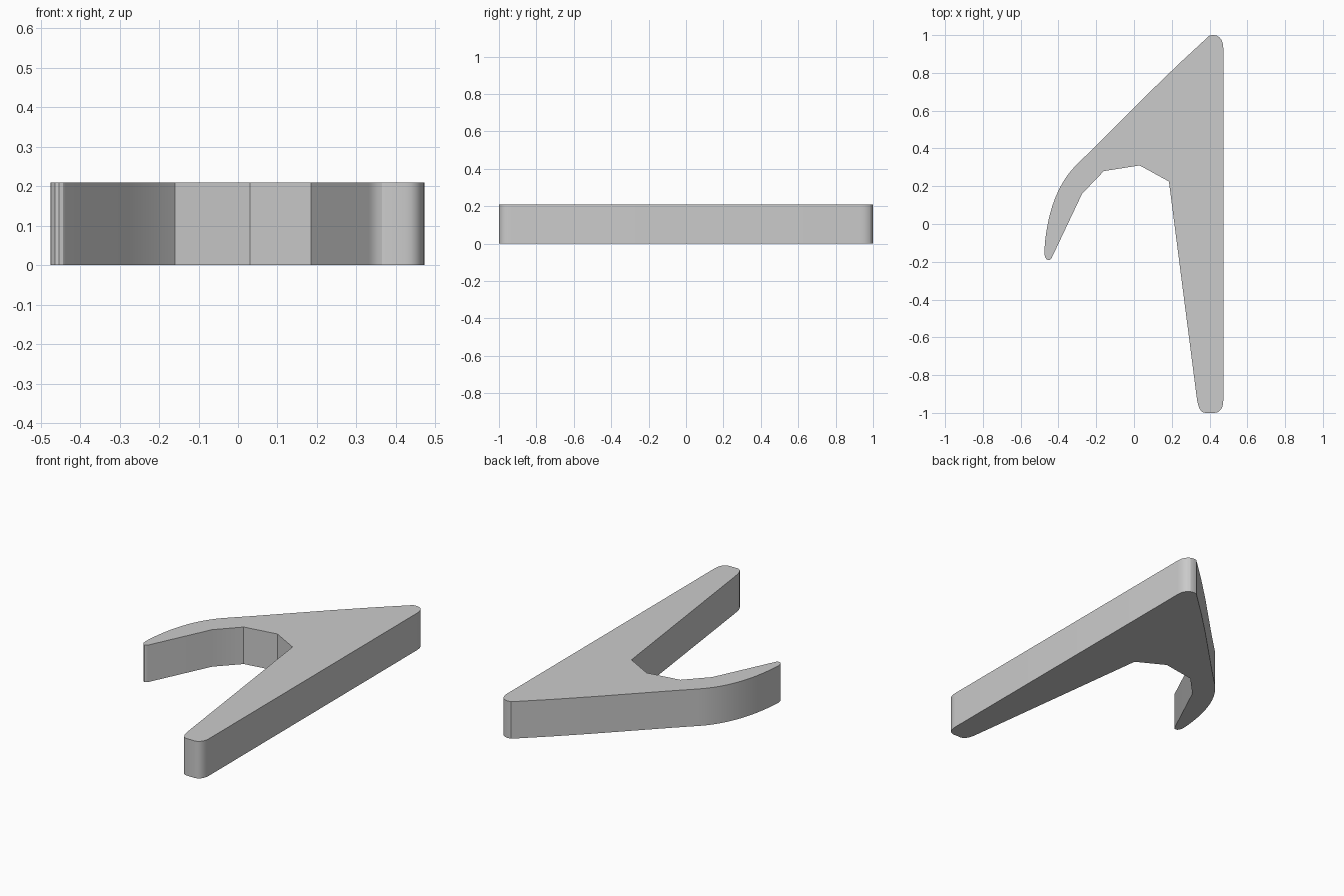
import bpy, bmesh
from math import radians
from mathutils import Vector
from mathutils.geometry import interpolate_bezier

if "Cube" in bpy.data.objects:
    bpy.data.objects.remove(bpy.data.objects["Cube"])

HEIGHT = 0.21


def bend(start, handle_a, handle_b, end, count):
    """Points along a smooth bend, both ends included."""
    pts = [Vector((x, y, 0)) for x, y in (start, handle_a, handle_b, end)]
    return [(p.x, p.y) for p in interpolate_bezier(*pts, count)]


# Outline, clockwise from the upper point
outline = []
outline += bend((0.40, 0.998), (0.445, 1.01), (0.473, 0.98), (0.473, 0.93), 7)
# Rounded foot of the long straight leg
outline += bend((0.473, -0.93), (0.473, -0.975), (0.455, -1.0), (0.425, -1.0), 7)
outline += bend((0.378, -1.0), (0.35, -1.0), (0.337, -0.965), (0.331, -0.91), 7)
# Faceted inner hollow
outline += [(0.185, 0.225), (0.03, 0.31), (-0.16, 0.28), (-0.275, 0.16)]
# Tip of the short curved arm
outline += bend((-0.437, -0.182), (-0.445, -0.196), (-0.474, -0.2), (-0.475, -0.15), 6)
# Curved back of the arm
outline += bend((-0.475, -0.14), (-0.462, 0.05), (-0.41, 0.21), (-0.303, 0.315), 12)[1:]
# Long sloping edge back to the point
outline += [(-0.20, 0.415), (-0.04, 0.575), (0.09, 0.705), (0.24, 0.85)]

# Extruded plate
bm = bmesh.new()
base = bm.faces.new([bm.verts.new((x, y, 0)) for x, y in outline])
top = bmesh.ops.extrude_face_region(bm, geom=[base], use_keep_orig=True)
bmesh.ops.translate(bm, vec=(0, 0, HEIGHT),
                    verts=[g for g in top["geom"] if isinstance(g, bmesh.types.BMVert)])
bmesh.ops.recalc_face_normals(bm, faces=bm.faces)
mesh = bpy.data.meshes.new("hooked_plate")
bm.to_mesh(mesh)
bm.free()

plate = bpy.data.objects.new("hooked_plate", mesh)
bpy.context.collection.objects.link(plate)
bpy.context.view_layer.objects.active = plate
plate.select_set(True)
bpy.ops.object.shade_smooth_by_angle(angle=radians(20))
